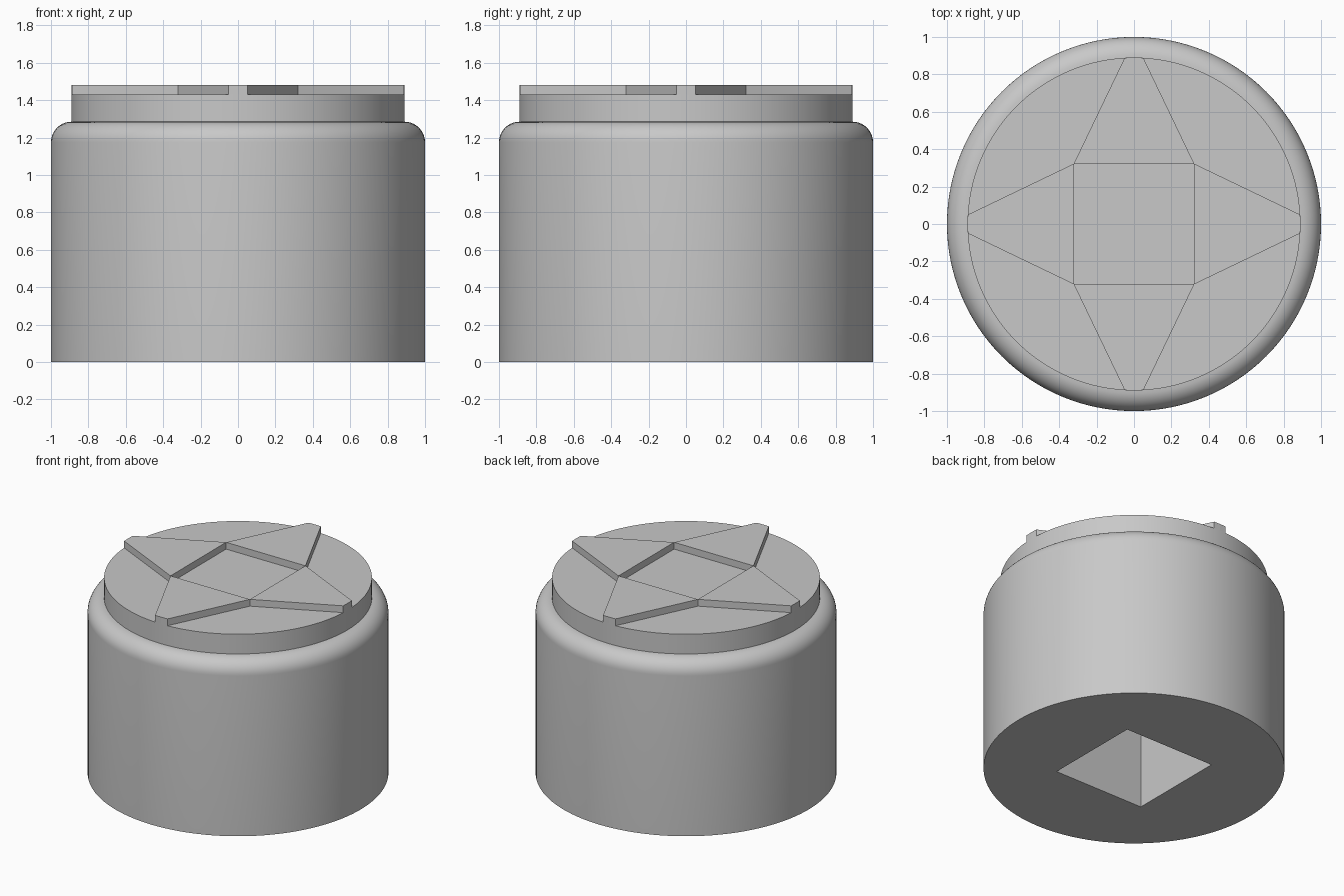
import bpy, bmesh
from math import sin, cos, pi, radians
from mathutils import Matrix, Vector

if "Cube" in bpy.data.objects:
    bpy.data.objects.remove(bpy.data.objects["Cube"])

grey = bpy.data.materials.new("plain_grey")
grey.use_nodes = True
colour = (0.58, 0.58, 0.58, 1)
grey.diffuse_color = colour
grey.node_tree.nodes["Principled BSDF"].inputs["Base Color"].default_value = colour

COLLAR_R, SHOULDER_Z, COLLAR_Z, TOP_Z = 0.89, 1.285, 1.43, 1.48
FILLET = 1 - COLLAR_R


def make_object(name, bm):
    bmesh.ops.recalc_face_normals(bm, faces=bm.faces)
    mesh = bpy.data.meshes.new(name)
    bm.to_mesh(mesh)
    bm.free()
    mesh.materials.append(grey)
    obj = bpy.data.objects.new(name, mesh)
    bpy.context.collection.objects.link(obj)
    return obj


def prism(bm, outline, z0, z1):
    base = bm.faces.new([bm.verts.new((x, y, z0)) for x, y in outline])
    top = bmesh.ops.extrude_face_region(bm, geom=[base], use_keep_orig=True)["geom"]
    verts = [v for v in top if isinstance(v, bmesh.types.BMVert)]
    bmesh.ops.translate(bm, verts=verts, vec=(0, 0, z1 - z0))


# Round body with filleted shoulder and collar, turned from one profile
profile = [(1, 0)]
for i in range(11):
    a = i / 10 * pi / 2
    profile.append((COLLAR_R + FILLET * cos(a), SHOULDER_Z - FILLET + FILLET * sin(a)))
profile.append((COLLAR_R, COLLAR_Z))
bm = bmesh.new()
verts = [bm.verts.new((r, 0, z)) for r, z in profile]
edges = [bm.edges.new(pair) for pair in zip(verts, verts[1:])]
bmesh.ops.spin(bm, geom=verts + edges, cent=(0, 0, 0), axis=(0, 0, 1),
               angle=2 * pi, steps=128)
bmesh.ops.remove_doubles(bm, verts=bm.verts, dist=0.0001)
bmesh.ops.holes_fill(bm, edges=[e for e in bm.edges if e.is_boundary], sides=0)
body = make_object("body", bm)

# Square socket cut into the underside
HOLE = 0.365
bm = bmesh.new()
prism(bm, [(-HOLE, -HOLE), (HOLE, -HOLE), (HOLE, HOLE), (-HOLE, HOLE)], -0.2, 0.9)
cutter = make_object("socket_cutter", bm)
cutter.hide_render = True
cut = body.modifiers.new("socket", 'BOOLEAN')
cut.operation = 'DIFFERENCE'
cut.solver = 'EXACT'
cut.object = cutter
bpy.context.view_layer.objects.active = body
body.select_set(True)
cutter.select_set(False)
bpy.ops.object.modifier_apply(modifier="socket")
bpy.data.objects.remove(cutter)
bpy.ops.object.shade_smooth_by_angle(angle=radians(30))

# Four tapered ribs around a square recess
INNER, TIP = 0.322, 0.05
tip_y = (COLLAR_R ** 2 - TIP ** 2) ** 0.5
outline = [(-INNER, INNER), (INNER, INNER), (TIP, tip_y), (0, COLLAR_R), (-TIP, tip_y)]
bm = bmesh.new()
for k in range(4):
    turn = Matrix.Rotation(k * pi / 2, 3, 'Z')
    prism(bm, [(turn @ Vector((x, y, 0))).xy for x, y in outline], COLLAR_Z, TOP_Z)
make_object("top_ribs", bm)
